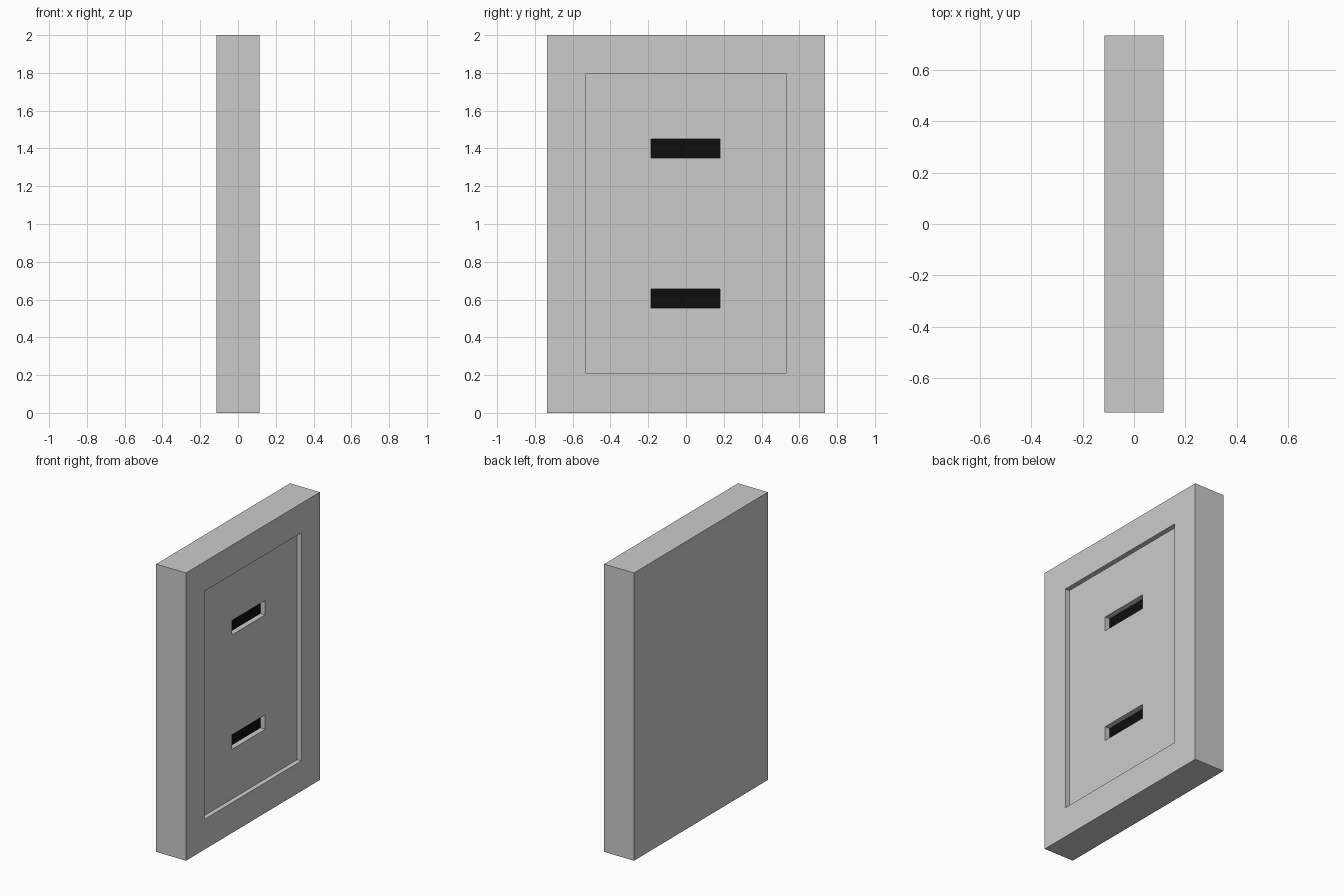
import bpy

if "Cube" in bpy.data.objects:
    bpy.data.objects.remove(bpy.data.objects["Cube"])

HALF_X = 0.115        # half thickness of the slab
RECESS_X = 0.082      # floor of the shallow recess
SLOT_X = 0.045        # floor of the handle slots


def material(name, value):
    m = bpy.data.materials.new(name)
    m.diffuse_color = (value, value, value, 1)
    m.use_nodes = True
    m.node_tree.nodes["Principled BSDF"].inputs["Base Color"].default_value = m.diffuse_color
    return m


def box(name, x0, x1, y0, y1, z0, z1):
    bpy.ops.mesh.primitive_cube_add(
        size=1, location=((x0 + x1) / 2, (y0 + y1) / 2, (z0 + z1) / 2))
    ob = bpy.context.object
    ob.name = name
    ob.scale = (x1 - x0, y1 - y0, z1 - z0)
    bpy.ops.object.transform_apply(location=True, rotation=False, scale=True)
    return ob


def cut(target, cutter):
    mod = target.modifiers.new("cut", 'BOOLEAN')
    mod.operation = 'DIFFERENCE'
    mod.solver = 'EXACT'
    mod.object = cutter
    bpy.context.view_layer.objects.active = target
    bpy.ops.object.modifier_apply(modifier=mod.name)
    bpy.data.objects.remove(cutter, do_unlink=True)


# Main slab
panel = box("panel", -HALF_X, HALF_X, -0.735, 0.735, 0, 2)

# Shallow rectangular recess on the +x face
cut(panel, box("recess_cutter", RECESS_X, 0.2, -0.533, 0.531, 0.21, 1.795))

# Two deeper slots in the recess floor
for z in (0.605, 1.4):
    cut(panel, box("slot_cutter", SLOT_X, 0.2, -0.184, 0.181, z - 0.05, z + 0.05))

# Grey body, black slot floors
panel.data.materials.clear()
panel.data.materials.append(material("grey", 0.6))
panel.data.materials.append(material("black", 0.004))
for f in panel.data.polygons:
    is_floor = f.normal.x > 0.9 and abs(f.center.x - SLOT_X) < 0.005
    f.material_index = 1 if is_floor else 0
